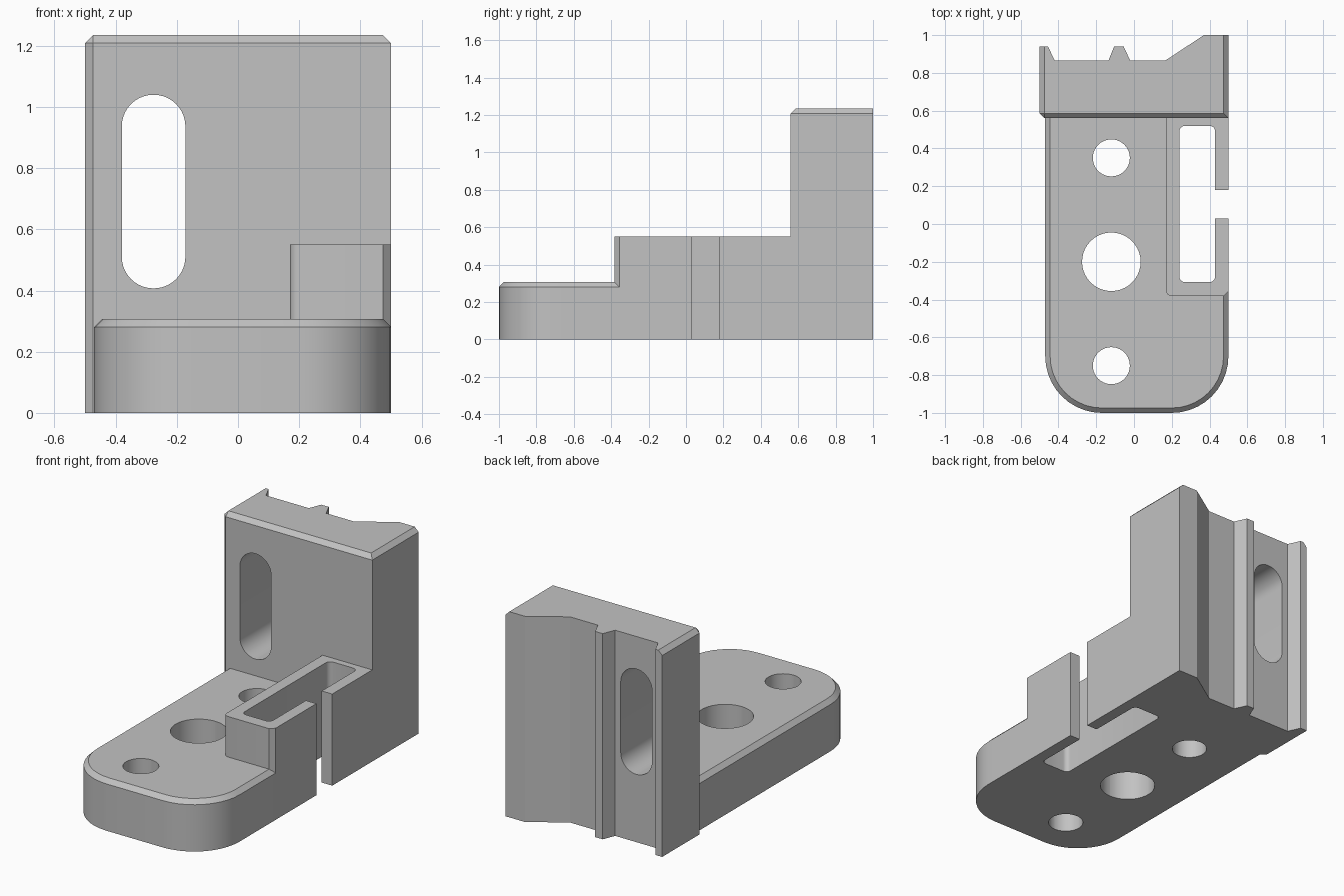
import bpy, bmesh, math
from mathutils import Matrix

if "Cube" in bpy.data.objects:
    bpy.data.objects.remove(bpy.data.objects["Cube"])

grey = bpy.data.materials.new("machined_grey")
grey.diffuse_color = (0.54, 0.54, 0.54, 1)
grey.use_nodes = True
grey.node_tree.nodes["Principled BSDF"].inputs["Base Color"].default_value = grey.diffuse_color


def rounded(x0, x1, y0, y1, radii, n=10):
    """Counter-clockwise rectangle; radii for front-left, front-right, back-right, back-left."""
    pts = []
    corners = [(x0, y0, 1, 1), (x1, y0, -1, 1), (x1, y1, -1, -1), (x0, y1, 1, -1)]
    for k, ((x, y, sx, sy), r) in enumerate(zip(corners, radii)):
        if r == 0:
            pts.append((x, y))
            continue
        for i in range(n + 1):
            a = math.pi + (k + i / n) * math.pi / 2
            pts.append((x + sx * r + r * math.cos(a), y + sy * r + r * math.sin(a)))
    return pts


def loft(name, rings):
    """Closed solid through outlines given as (height, points)."""
    bm = bmesh.new()
    loops = [[bm.verts.new((x, y, z)) for x, y in pts] for z, pts in rings]
    bm.faces.new(loops[0][::-1])
    bm.faces.new(loops[-1])
    for lo, hi in zip(loops, loops[1:]):
        for i in range(len(lo)):
            j = (i + 1) % len(lo)
            bm.faces.new((lo[i], lo[j], hi[j], hi[i]))
    bmesh.ops.remove_doubles(bm, verts=bm.verts, dist=1e-5)
    bmesh.ops.recalc_face_normals(bm, faces=bm.faces)
    me = bpy.data.meshes.new(name)
    bm.to_mesh(me)
    bm.free()
    me.materials.append(grey)
    ob = bpy.data.objects.new(name, me)
    bpy.context.collection.objects.link(ob)
    return ob


def prism(name, pts, z0, z1):
    return loft(name, [(z0, pts), (z1, pts)])


def combine(target, tool, operation):
    mod = target.modifiers.new("join", 'BOOLEAN')
    mod.operation, mod.solver, mod.object = operation, 'EXACT', tool
    bpy.context.view_layer.objects.active = target
    bpy.ops.object.modifier_apply(modifier=mod.name)
    bpy.data.objects.remove(tool)


C = 0.026  # chamfer size

# Foot plate with rounded front and chamfered rim
outer = rounded(-0.47, 0.5, -1, 0.7, (0.3, 0.3, 0, 0))
inner = rounded(-0.47 + C, 0.5 - C, -1 + C, 0.7, (0.3 - C, 0.3 - C, 0, 0))
bracket = loft("bracket", [(0, outer), (0.307 - C, outer), (0.307, inner)])

# Upright wall with a keyed back profile and chamfered top
wall_pts = [(-0.5, 0.56 + C), (-0.5 + C, 0.56), (0.5, 0.56), (0.5, 1), (0.37, 1),
            (0.165, 0.865), (-0.02, 0.865), (-0.055, 0.94), (-0.105, 0.94),
            (-0.135, 0.865), (-0.42, 0.865), (-0.455, 0.94), (-0.5, 0.94)]
wall_top = [(min(max(x, -0.5 + C), 0.5 - C), max(y, 0.56 + C)) for x, y in wall_pts]
wall = loft("wall", [(0, wall_pts), (1.235 - C, wall_pts), (1.235, wall_top)])

# Raised side block with one chamfered and one rounded corner
block_pts = rounded(0.17, 0.5, -0.382, 0.65, (0.03, 0, 0, 0), 5)
i = block_pts.index((0.5, -0.382))
block_pts[i:i + 1] = [(0.5 - C, -0.382), (0.5, -0.382 + C)]
block = prism("side_block", block_pts, 0, 0.55)

combine(bracket, wall, 'UNION')
combine(bracket, block, 'UNION')

# Screw holes
for y, r in ((0.35, 0.098), (-0.2, 0.155), (-0.75, 0.098)):
    hole = rounded(-0.12 - r, -0.12 + r, y - r, y + r, (r * 0.9999,) * 4)
    combine(bracket, prism("hole_cutter", hole, -0.2, 0.5), 'DIFFERENCE')

# Pocket through the side block, open to the right by a narrow gap
pocket = rounded(0.24, 0.43, -0.308, 0.52, (0.03,) * 4, 5)
combine(bracket, prism("pocket_cutter", pocket, -0.2, 0.8), 'DIFFERENCE')
gap = rounded(0.40, 0.6, 0.03, 0.18, (0,) * 4)
combine(bracket, prism("gap_cutter", gap, -0.2, 0.8), 'DIFFERENCE')

# Upright slot through the wall
slot = prism("slot_cutter", rounded(-0.38, -0.172, 0.407, 1.04, (0.1035,) * 4), -1.2, -0.3)
slot.data.transform(Matrix.Rotation(math.pi / 2, 4, 'X'))
combine(bracket, slot, 'DIFFERENCE')

# Smooth curved walls, keep the machined edges crisp
bpy.ops.object.select_all(action='DESELECT')
bracket.select_set(True)
bpy.context.view_layer.objects.active = bracket
bpy.ops.object.shade_smooth_by_angle(angle=math.radians(20))
